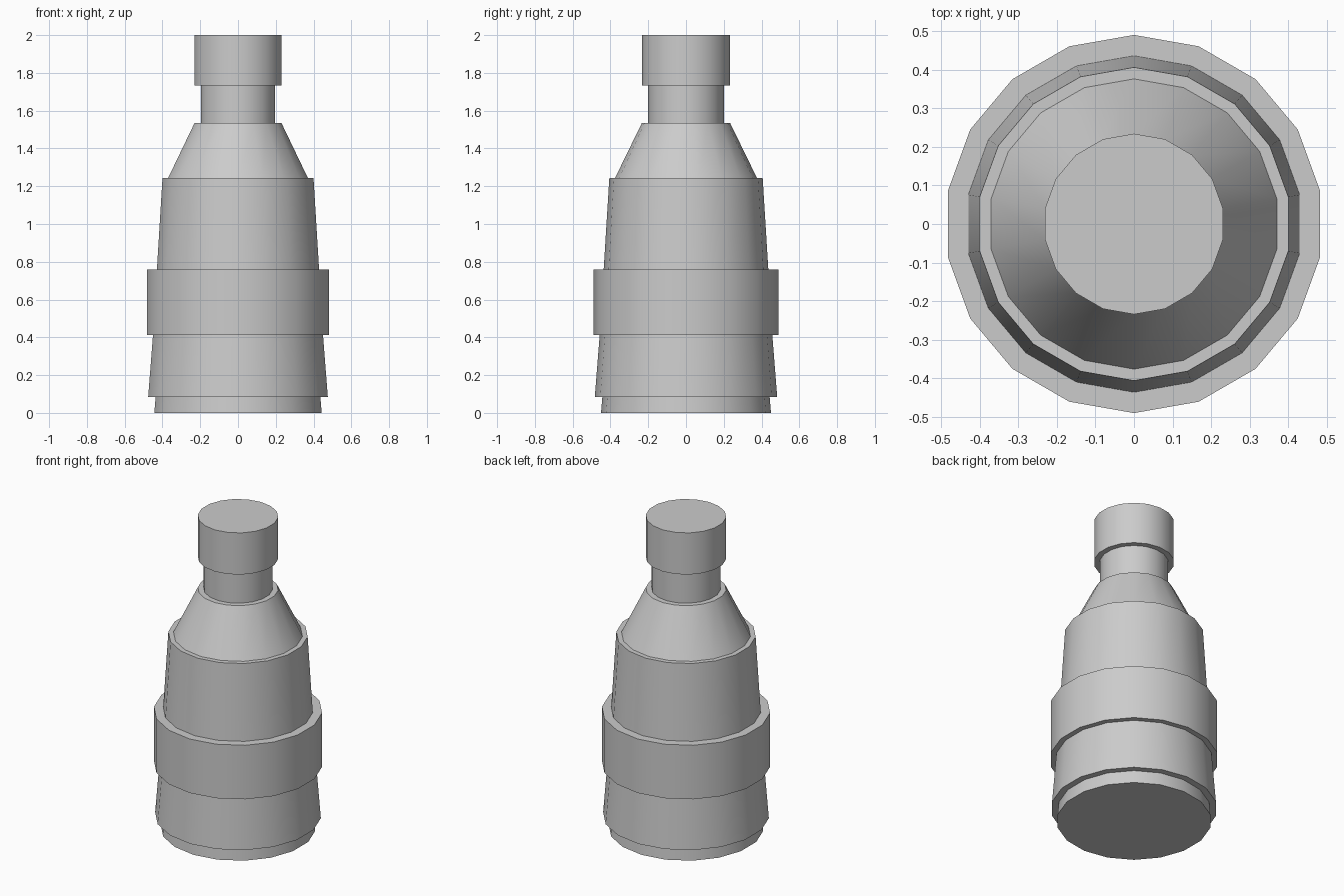
import bpy, bmesh, math

if "Cube" in bpy.data.objects:
    bpy.data.objects.remove(bpy.data.objects["Cube"])

SIDES = 18

grey = bpy.data.materials.new("plain grey")
grey.diffuse_color = (0.6, 0.6, 0.6, 1)
grey.use_nodes = True
grey.node_tree.nodes["Principled BSDF"].inputs["Base Color"].default_value = grey.diffuse_color


def lathe(name, profile):
    """Spin (radius, z) points around z; a radius of 0 closes the end."""
    bm = bmesh.new()
    rings = []
    for r, z in profile:
        if r == 0:
            rings.append(None)
            continue
        rings.append([bm.verts.new((r * math.sin(a), r * math.cos(a), z))
                      for a in (-2 * math.pi * i / SIDES for i in range(SIDES))])
    for a, b in zip(rings, rings[1:]):
        if a is None:
            bm.faces.new(b[::-1])
        elif b is None:
            bm.faces.new(a)
        else:
            for i in range(SIDES):
                j = (i + 1) % SIDES
                bm.faces.new((a[i], a[j], b[j], b[i]))
    mesh = bpy.data.meshes.new(name)
    bm.to_mesh(mesh)
    bm.free()
    mesh.materials.append(grey)
    obj = bpy.data.objects.new(name, mesh)
    bpy.context.collection.objects.link(obj)
    bpy.ops.object.select_all(action='DESELECT')
    obj.select_set(True)
    bpy.context.view_layer.objects.active = obj
    bpy.ops.object.shade_smooth_by_angle(angle=math.radians(25))


# Bottle sections from the ground up, each with its own ledges
lathe("base", [(0, 0), (0.45, 0), (0.443, 0.083)])
lathe("lower_body", [(0.443, 0.083), (0.483, 0.083), (0.457, 0.412)])
lathe("label_band", [(0.457, 0.412), (0.49, 0.412), (0.49, 0.758), (0.436, 0.758)])
lathe("upper_body", [(0.436, 0.758), (0.406, 1.243), (0.376, 1.243)])
lathe("shoulder", [(0.376, 1.243), (0.234, 1.534), (0.2, 1.534)])
lathe("neck", [(0.2, 1.534), (0.2, 1.733)])
lathe("cap", [(0.2, 1.733), (0.234, 1.733), (0.234, 2.0), (0, 2.0)])
